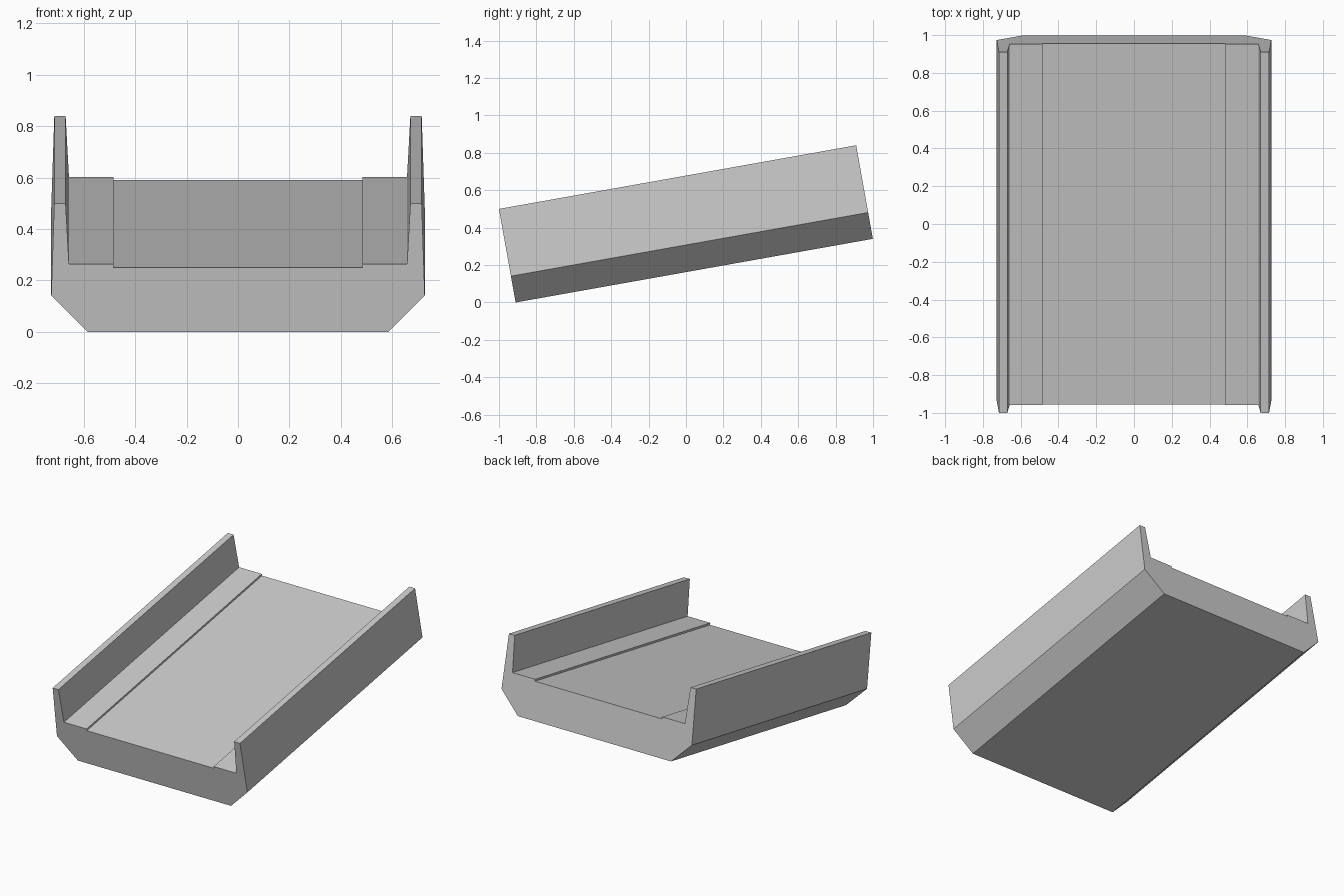
import bpy, bmesh
from math import radians, sin, cos

if "Cube" in bpy.data.objects:
    bpy.data.objects.remove(bpy.data.objects["Cube"])

TILT = radians(10.1)
LENGTH = 1.94

# Right half of the channel cross-section: (x, height above the underside)
half = [(0.585, 0.0), (0.727, 0.143), (0.715, 0.508), (0.671, 0.508),
        (0.658, 0.267), (0.485, 0.267), (0.485, 0.254)]
profile = half + [(-x, h) for x, h in reversed(half)]

# Tilted frame: lower front edge of the underside rests on z = 0
front_y = -0.911


def place(x, h, d):
    return (x, front_y + d * cos(TILT) - h * sin(TILT),
            d * sin(TILT) + h * cos(TILT))


# Sloping channel: extrude the cross-section along the incline
bm = bmesh.new()
face = bm.faces.new([bm.verts.new(place(x, h, 0)) for x, h in profile])
geom = bmesh.ops.extrude_face_region(bm, geom=[face], use_keep_orig=True)["geom"]
bmesh.ops.translate(bm, verts=[v for v in geom if isinstance(v, bmesh.types.BMVert)],
                    vec=(0, LENGTH * cos(TILT), LENGTH * sin(TILT)))
bmesh.ops.recalc_face_normals(bm, faces=bm.faces)

mesh = bpy.data.meshes.new("sloping_channel")
bm.to_mesh(mesh)
bm.free()
channel = bpy.data.objects.new("sloping_channel", mesh)
bpy.context.collection.objects.link(channel)
